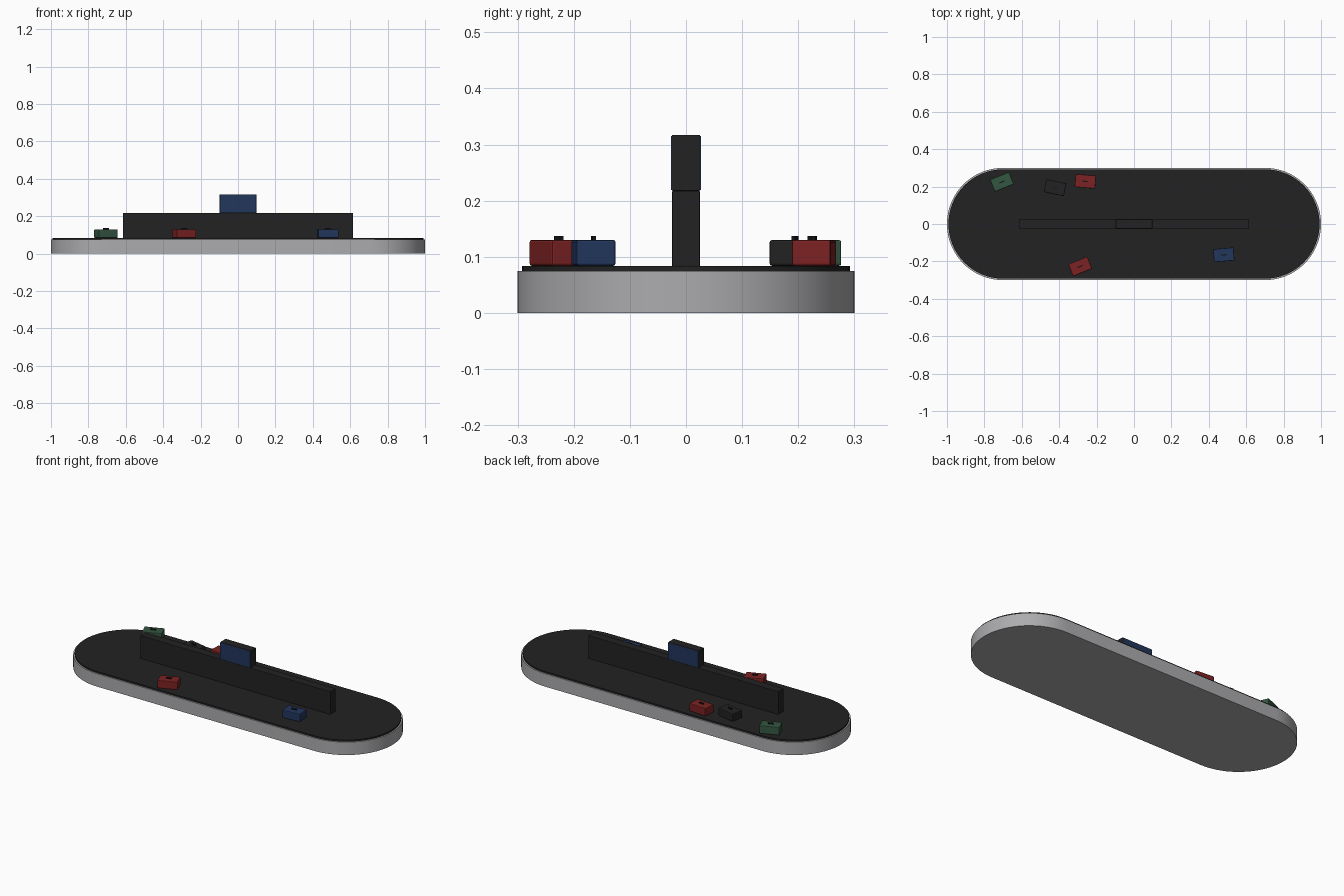
import bpy, bmesh, math

if "Cube" in bpy.data.objects:
    bpy.data.objects.remove(bpy.data.objects["Cube"])

def lin(c):
    c /= 255
    return c / 12.92 if c <= 0.04045 else ((c + 0.055) / 1.055) ** 2.4

def material(name, r, g, b):
    m = bpy.data.materials.new(name)
    m.diffuse_color = (lin(r), lin(g), lin(b), 1)
    m.use_nodes = True
    m.node_tree.nodes["Principled BSDF"].inputs["Base Color"].default_value = m.diffuse_color
    return m

METAL = material("brushed_metal_grey", 172, 172, 175)
BLACK = material("rubber_black", 34, 34, 34)
BLUE = material("deep_blue", 34, 54, 92)
RED = material("dark_red", 124, 34, 34)
GREEN = material("dark_green", 52, 86, 65)
HANDLE = material("handle_black", 22, 22, 22)

def finish(name, bm, mat, smooth=False):
    me = bpy.data.meshes.new(name)
    bm.to_mesh(me)
    bm.free()
    me.materials.append(mat)
    ob = bpy.data.objects.new(name, me)
    bpy.context.collection.objects.link(ob)
    if smooth:
        bpy.ops.object.select_all(action='DESELECT')
        ob.select_set(True)
        bpy.context.view_layer.objects.active = ob
        bpy.ops.object.shade_smooth_by_angle(angle=math.radians(35))
    return ob

def stadium(name, radius, z0, z1, mat, half=0.7, n=32):
    """Rounded-end slab: two half circles joined by straight sides."""
    bm = bmesh.new()
    vs = []
    for cx, start in ((half, -math.pi / 2), (-half, math.pi / 2)):
        for i in range(n + 1):
            a = start + math.pi * i / n
            vs.append(bm.verts.new((cx + radius * math.cos(a), radius * math.sin(a), z0)))
    face = bm.faces.new(vs)
    ext = bmesh.ops.extrude_face_region(bm, geom=[face])["geom"]
    bmesh.ops.translate(bm, vec=(0, 0, z1 - z0),
                        verts=[v for v in ext if isinstance(v, bmesh.types.BMVert)])
    bmesh.ops.recalc_face_normals(bm, faces=bm.faces)
    return finish(name, bm, mat, True)

def box(name, loc, size, mat, angle=0, bevel=0.0):
    bm = bmesh.new()
    bmesh.ops.create_cube(bm, size=1)
    bmesh.ops.scale(bm, vec=size, verts=bm.verts)
    if bevel:
        bmesh.ops.bevel(bm, geom=bm.edges[:], offset=bevel, segments=2,
                        profile=0.5, affect='EDGES')
    ob = finish(name, bm, mat)
    ob.location = loc
    ob.rotation_euler.z = math.radians(angle)
    return ob

# Carousel plinth and belt
stadium("carousel_base", 0.3, 0, 0.075, METAL)
stadium("conveyor_belt", 0.292, 0.075, 0.084, BLACK)

# Central divider and sign
box("centre_divider", (0, 0, 0.150), (1.23, 0.05, 0.135), BLACK, bevel=0.002)
box("sign_box", (0, 0, 0.2675), (0.196, 0.051, 0.10), BLACK, bevel=0.002)
for side, y in (("front", -0.0257), ("back", 0.0257)):
    box("sign_panel_" + side, (0, y, 0.2675), (0.194, 0.002, 0.096), BLUE)

# Suitcases: name, x, y, angle, colour
cases = (
    ("green_suitcase", -0.706, 0.225, 22, GREEN),
    ("black_suitcase", -0.422, 0.194, -12, BLACK),
    ("red_suitcase_back", -0.260, 0.228, -5, RED),
    ("red_suitcase_front", -0.288, -0.227, 22, RED),
    ("blue_suitcase", 0.480, -0.165, 5, BLUE),
)
for name, x, y, angle, mat in cases:
    box(name, (x, y, 0.107), (0.11, 0.07, 0.046), mat, angle, 0.004)
    box(name + "_handle", (x, y, 0.133), (0.03, 0.006, 0.008), HANDLE, angle)
